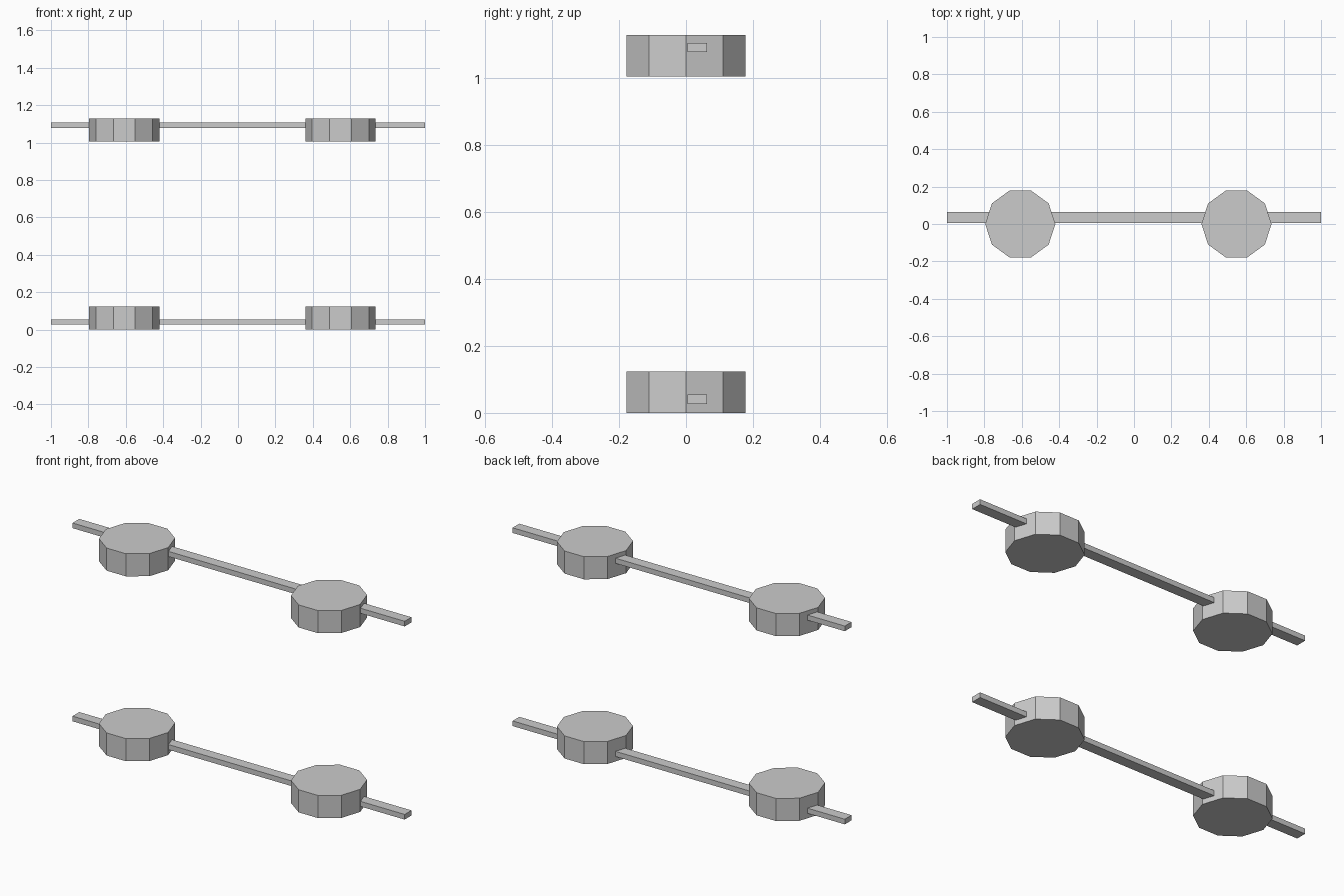
import bpy

if "Cube" in bpy.data.objects:
    bpy.data.objects.remove(bpy.data.objects["Cube"])

DISC_R, DISC_H = 0.1875, 0.123


def disc(name, x, z0):
    # ten-sided weight with corners pointing along x
    bpy.ops.mesh.primitive_cylinder_add(vertices=10, radius=DISC_R, depth=DISC_H,
                                        location=(x, 0, z0 + DISC_H / 2))
    ob = bpy.context.object
    ob.name = name
    # primitive starts at +y; turn a corner onto +x
    ob.rotation_euler.z = 1.5707963


def bar(name, z):
    # thin flat bar, slightly behind the disc centres
    bpy.ops.mesh.primitive_cube_add(size=1, location=(0, 0.034, z))
    ob = bpy.context.object
    ob.name = name
    ob.scale = (2.0, 0.058, 0.028)


# two identical levels, bar sitting low in the bottom one and high in the top one
for level, base, bar_z in (("lower", 0.0, 0.041), ("upper", 1.006, 1.092)):
    bar(level + "_bar", bar_z)
    disc(level + "_left_disc", -0.608, base)
    disc(level + "_right_disc", 0.548, base)
